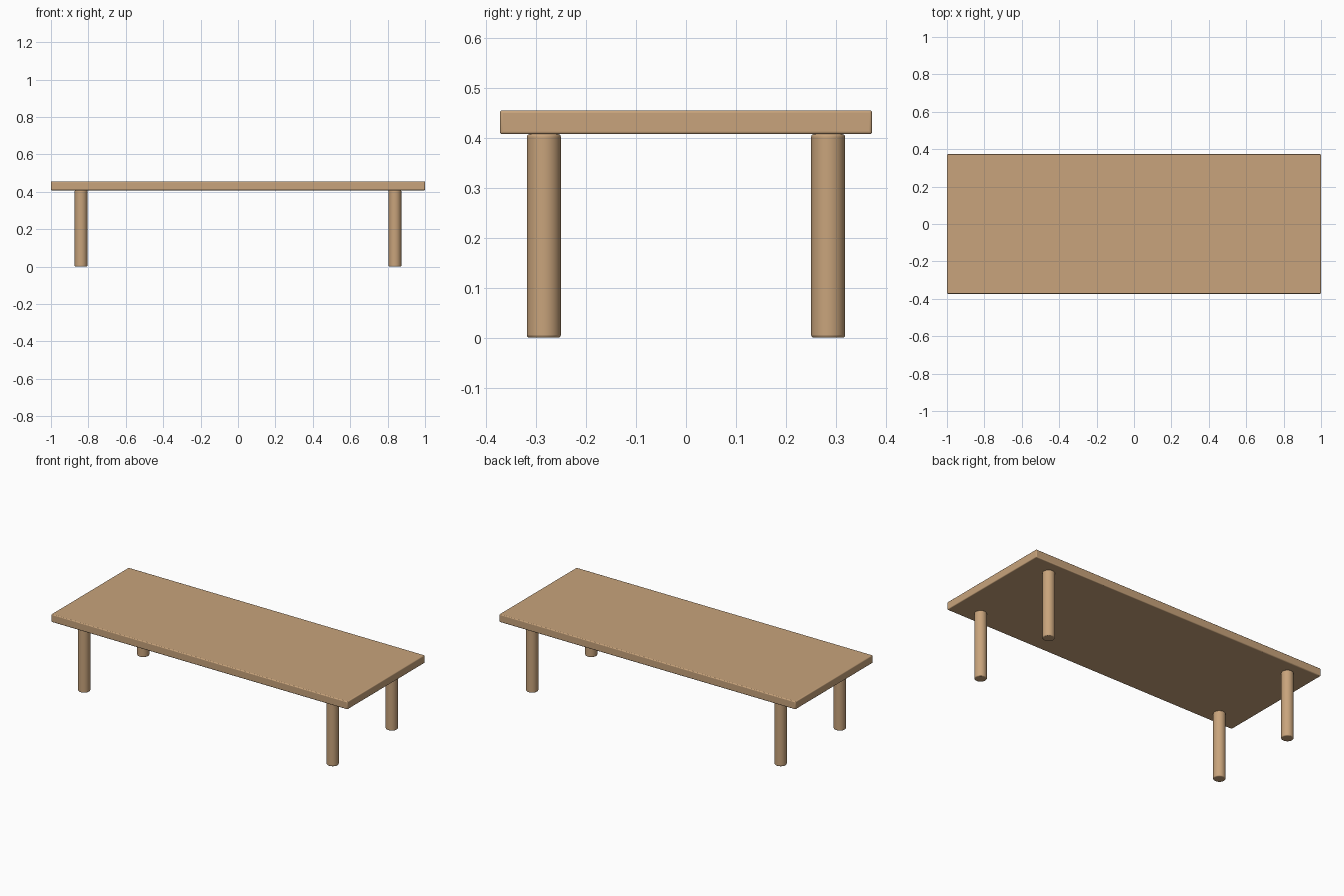
import bpy

if "Cube" in bpy.data.objects:
    bpy.data.objects.remove(bpy.data.objects["Cube"])


def finish(obj, name, mat, bevel):
    obj.name = name
    obj.data.materials.append(mat)
    mod = obj.modifiers.new("rounded_edges", 'BEVEL')
    mod.width = bevel
    mod.segments = 3
    mod.limit_method = 'ANGLE'
    mod.angle_limit = 0.7
    bpy.ops.object.shade_smooth_by_angle(angle=0.7)


wood = bpy.data.materials.new("wood")
wood.diffuse_color = (0.58, 0.37, 0.20, 1)
wood.use_nodes = True
wood.node_tree.nodes["Principled BSDF"].inputs["Base Color"].default_value = wood.diffuse_color

TOP_Z, UNDER_Z = 0.456, 0.408

# Table top: thin slab with softened edges
bpy.ops.mesh.primitive_cube_add(size=1, location=(0, 0, (TOP_Z + UNDER_Z) / 2))
slab = bpy.context.object
slab.scale = (2, 0.746, TOP_Z - UNDER_Z)
bpy.ops.object.transform_apply(location=False, rotation=False, scale=True)
finish(slab, "table_top", wood, 0.005)

# Four round legs
for side, sx in (("left", -1), ("right", 1)):
    for end, sy in (("front", -1), ("back", 1)):
        bpy.ops.mesh.primitive_cylinder_add(
            vertices=48, radius=0.034, depth=UNDER_Z,
            location=(sx * 0.839, sy * 0.285, UNDER_Z / 2))
        finish(bpy.context.object, f"{end}_{side}_leg", wood, 0.005)
